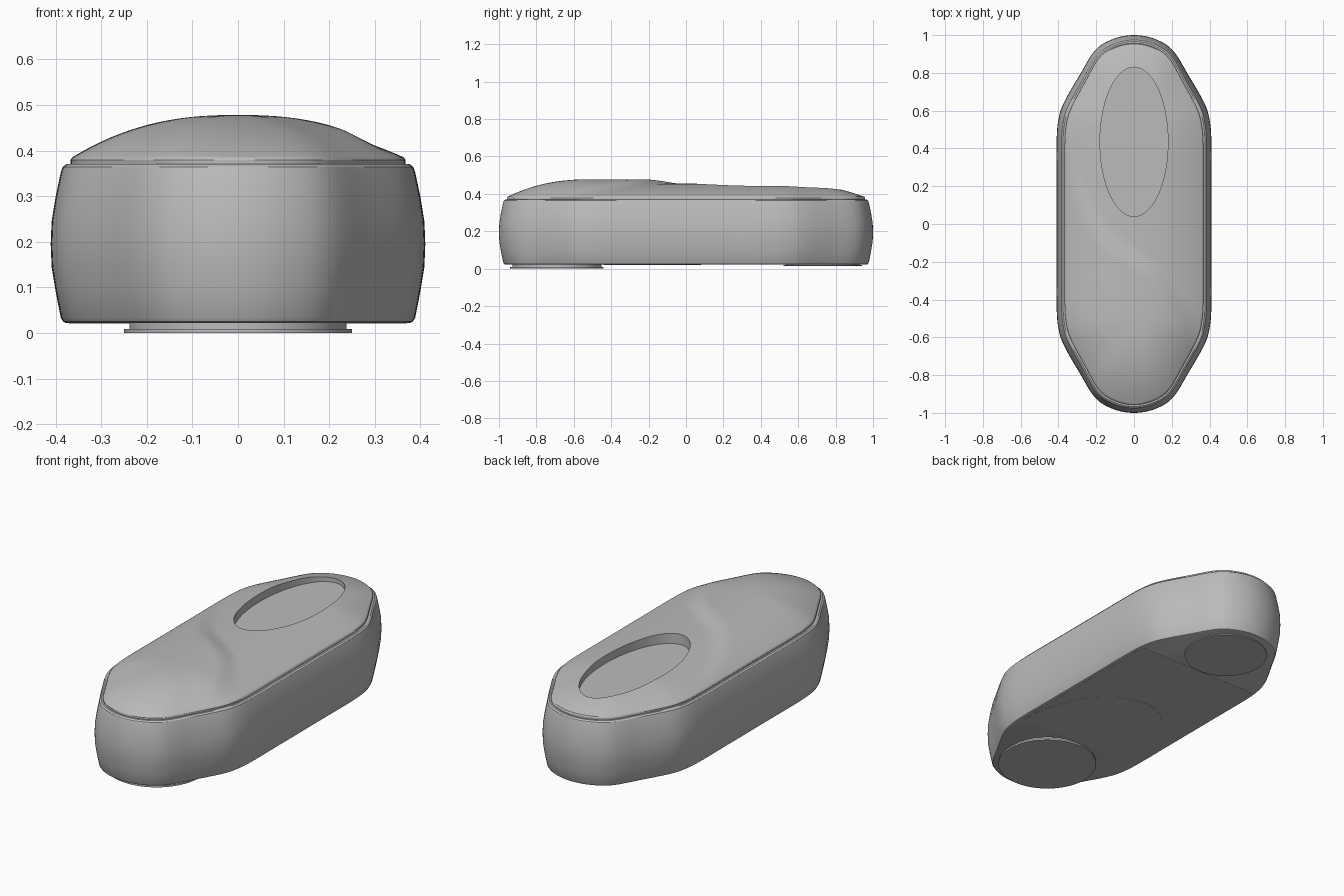
import bpy, bmesh, math
from mathutils import Vector

cube = bpy.data.objects.get("Cube")
if cube:
    bpy.data.objects.remove(cube, do_unlink=True)

grey = bpy.data.materials.new("mid_grey")
grey.use_nodes = True
GREY = (0.5, 0.5, 0.5, 1)
grey.diffuse_color = GREY
grey.node_tree.nodes["Principled BSDF"].inputs["Base Color"].default_value = GREY

HALF_W, SPINE = 0.41, 0.5
QUARTER = [(0.41, 0), (0.41, 0.2), (0.41, 0.43), (0.402, 0.54), (0.375, 0.635),
           (0.29, 0.785), (0.205, 0.92), (0.11, 0.98), (0, 1)]


def resample_outline(count):
    """Smooth the quarter outline, space it evenly and mirror it to a closed loop."""
    pts = [Vector(p) for p in QUARTER]
    pts = [Vector((0.41, -0.2))] + pts + [Vector((-0.11, 0.98))]
    dense = []
    for a, b, c, d in zip(pts, pts[1:], pts[2:], pts[3:]):
        for k in range(30):
            t = k / 30
            dense.append(0.5 * (2 * b + (c - a) * t + (2 * a - 5 * b + 4 * c - d) * t ** 2
                                + (3 * b - a - 3 * c + d) * t ** 3))
    dense.append(Vector((0, 1)))
    total = sum((q - p).length for p, q in zip(dense, dense[1:]))
    quarter, run, target = [], 0, 0
    for p, q in zip(dense, dense[1:]):
        step = (q - p).length
        while target <= run + step and len(quarter) < count:
            quarter.append(p.lerp(q, (target - run) / step))
            target += total / count
        run += step
    quarter.append(Vector((0, 1)))
    half = quarter + [Vector((-p.x, p.y)) for p in quarter[-2::-1]]
    return half + [Vector((p.x, -p.y)) for p in half[-2:0:-1]]


OUTLINE = resample_outline(60)


def inset_loop(inset):
    return [Vector((p.x * (1 - inset / HALF_W), p.y * (1 - inset))) for p in OUTLINE]


def loft(name, loops, close_top=True):
    """Skin a stack of loops, capping the ends."""
    bm = bmesh.new()
    rings = [[bm.verts.new(p) for p in loop] for loop in loops]
    for low, high in zip(rings, rings[1:]):
        for i in range(len(low)):
            j = (i + 1) % len(low)
            bm.faces.new((low[i], low[j], high[j], high[i]))
    bm.faces.new(rings[0][::-1])
    if close_top:
        bm.faces.new(rings[-1])
    bmesh.ops.remove_doubles(bm, verts=bm.verts, dist=0.00005)
    bmesh.ops.recalc_face_normals(bm, faces=bm.faces)
    mesh = bpy.data.meshes.new(name)
    bm.to_mesh(mesh)
    bm.free()
    obj = bpy.data.objects.new(name, mesh)
    bpy.context.collection.objects.link(obj)
    mesh.materials.append(grey)
    return obj


def activate(obj):
    bpy.ops.object.select_all(action="DESELECT")
    obj.select_set(True)
    bpy.context.view_layer.objects.active = obj


def smooth(obj):
    activate(obj)
    bpy.ops.object.shade_smooth_by_angle(angle=math.radians(30))


def lift(points, z):
    return [(p.x, p.y, z) for p in points]


def ellipse(rx, ry, y, start=0, sweep=math.tau, count=96):
    return [Vector((rx * math.cos(start + sweep * i / count),
                    y + ry * math.sin(start + sweep * i / count))) for i in range(count)]


# Main shell with gently bulging walls
WALL = [(0.034, 0.022), (0.027, 0.025), (0.022, 0.034), (0.011, 0.09), (0.002, 0.145),
        (0, 0.195), (0.002, 0.245), (0.011, 0.3), (0.022, 0.352), (0.026, 0.364), (0.034, 0.37)]
smooth(loft("body_shell", [lift(inset_loop(d), z) for d, z in WALL]))


# Domed lid: the front is raised along a sweeping S-shaped step
def crown(x, y):
    edge = -0.18 - 0.65 * x - 7 * x ** 3
    slope = -0.65 - 21 * x ** 2
    dist = (y - edge) / math.hypot(1, slope)
    k = min(max(0.5 - dist / 0.11, 0), 1)
    return 0.07 + 0.023 * k * k * (3 - 2 * k)


def dome_loop(t):
    loop = []
    for p in inset_loop(0.047):
        spine = Vector((0, min(max(p.y, -SPINE), SPINE)))
        q = spine.lerp(p, t)
        loop.append((q.x, q.y, 0.385 + crown(q.x, q.y) * (1 - t ** 2.4)))
    return loop


RINGS = 28
lid_loops = [lift(inset_loop(d), z) for d, z in ((0.05, 0.365), (0.043, 0.369), (0.043, 0.379))]
lid_loops += [dome_loop(1 - (i / RINGS) ** 1.2) for i in range(RINGS + 1)]
lid = loft("lid", lid_loops, close_top=False)

# Oval recess cut into the rear of the lid
oval = ellipse(0.18, 0.395, 0.435)
cutter = loft("recess_cutter", [lift(oval, 0.4), lift(oval, 0.6)])
cutter.hide_render = True
cut = lid.modifiers.new("recess", "BOOLEAN")
cut.operation, cut.solver, cut.object = "DIFFERENCE", "EXACT", cutter
activate(lid)
bpy.ops.object.modifier_apply(modifier="recess")
bpy.data.objects.remove(cutter, do_unlink=True)
smooth(lid)


# Round feet: a neck with a wider flange
def foot(name, radius, y, bottom, flange):
    neck, wide = (ellipse(r, r, y) for r in (radius - 0.012, radius))
    smooth(loft(name, [lift(wide, bottom), lift(wide, bottom + flange),
                       lift(neck, bottom + flange), lift(neck, 0.024)]))


foot("front_foot", 0.25, -0.69, 0, 0.009)
foot("rear_foot", 0.21, 0.73, 0.014, 0.005)

# Thin underside panel and its rounded cover
panel = [Vector(p) for p in ((-0.37, -0.44), (0.37, -0.44), (0.37, 0.51), (-0.37, 0.51))]
loft("base_panel", [lift(panel, 0.0212), lift(panel, 0.0225)])
cover = ellipse(0.36, 0.52, -0.44, 0, math.pi * 97 / 96, 97)
loft("base_cover", [lift(cover, 0.0204), lift(cover, 0.0225)])
